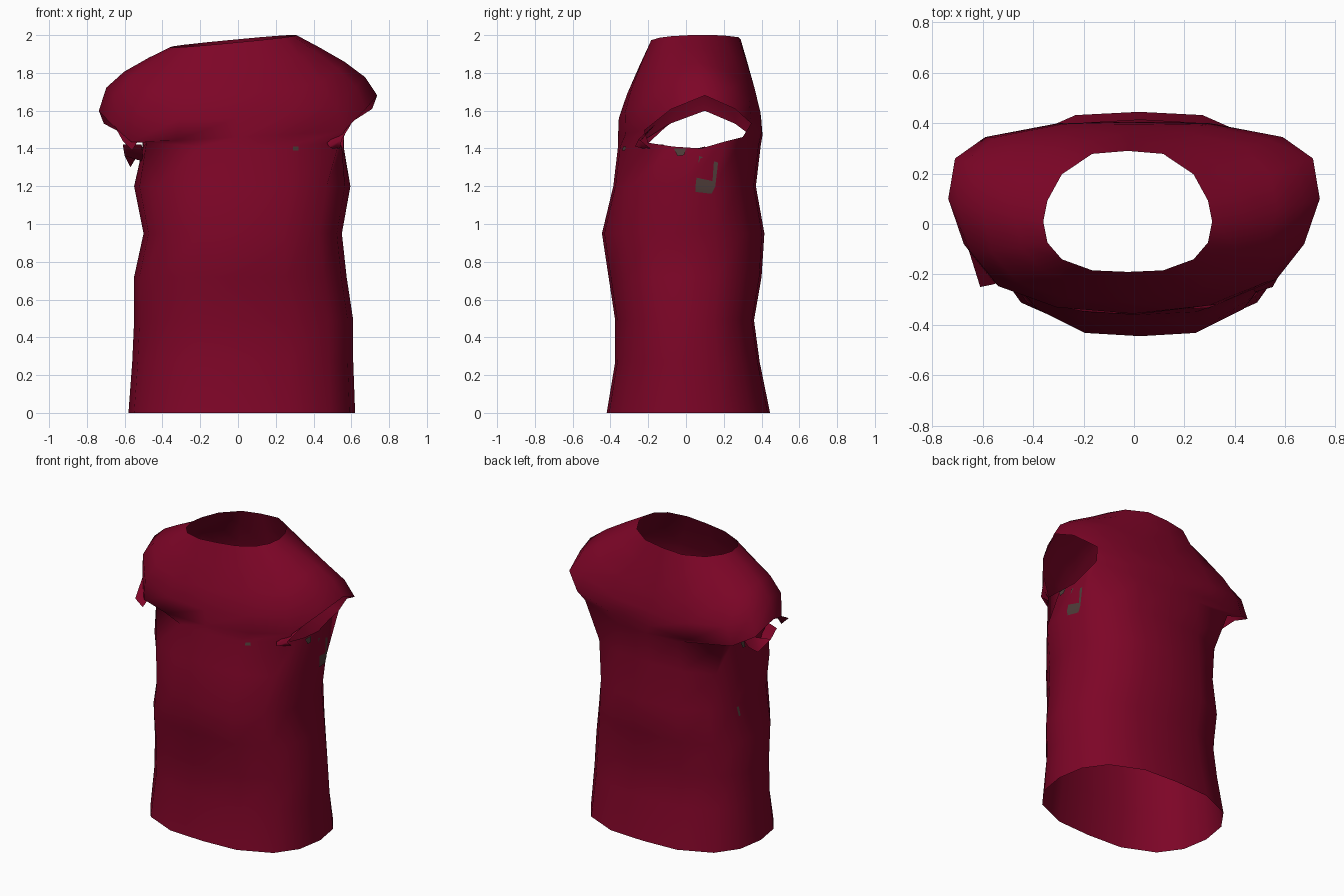
import bpy
import math
from mathutils import Vector
from mathutils.bvhtree import BVHTree

cube = bpy.data.objects.get("Cube")
if cube:
    bpy.data.objects.remove(cube, do_unlink=True)


def make_material(name, rgb):
    mat = bpy.data.materials.new(name)
    mat.use_nodes = True
    mat.diffuse_color = (*rgb, 1)
    node = mat.node_tree.nodes["Principled BSDF"]
    node.inputs["Base Color"].default_value = (*rgb, 1)
    node.inputs["Roughness"].default_value = 0.8
    return mat


CLOTH = make_material("crimson cloth", (0.205, 0.0015, 0.02))
WORN = make_material("worn grey", (0.075, 0.045, 0.04))


def add_mesh(name, verts, faces, mat):
    mesh = bpy.data.meshes.new(name)
    mesh.from_pydata([tuple(v) for v in verts], [], faces)
    mesh.materials.append(mat)
    for poly in mesh.polygons:
        poly.use_smooth = True
    mesh.update()
    obj = bpy.data.objects.new(name, mesh)
    bpy.context.collection.objects.link(obj)
    return obj


# Quarter outline of the body, from the side seam to the centre line
QUARTER = [(1, 0), (.95, .42), (.78, .75), (.42, .97), (0, 1)]
COLUMNS = 16


def outline(k):
    """Quarter index and unit position of one column."""
    half = min(k, COLUMNS - k)
    q = min(half, 8 - half)
    c, s = QUARTER[q]
    return q, c if half <= 4 else -c, s if k <= 8 else -s


# Torso rings: height, left and right edge, front and back edge
TORSO = [
    (0, -.58, .62, -.42, .445),
    (.27, -.56, .61, -.375, .39),
    (.49, -.55, .61, -.375, .36),
    (.72, -.55, .575, -.41, .40),
    (.95, -.50, .55, -.445, .415),
    (1.2, -.55, .595, -.385, .37),
    (1.41, -.50, .555, -.36, .395),
]
# Lower rim of the armholes
PIT_BACK = [(.53, .08, 1.4), (.53, .2, 1.435), (.535, .3, 1.46)]
PIT_FRONT = [(.53, .08, 1.4), (.525, -.07, 1.41), (.51, -.2, 1.43)]
# Sleeve edge continuing over the chest and the back
EDGE_BACK = [(.737, .1, 1.64), (.71, .26, 1.57), (.59, .345, 1.5), (.3, .4, 1.47), (0, .405, 1.47)]
EDGE_FRONT = [(.737, .1, 1.64), (.675, -.08, 1.57), (.565, -.22, 1.465), (.33, -.32, 1.46), (0, -.36, 1.46)]

rings = []
for z, x0, x1, y0, y1 in TORSO:
    ring = []
    for k in range(COLUMNS):
        q, c, s = outline(k)
        if z > 1.4 and q <= 2:
            x, y, h = (PIT_BACK if s >= 0 else PIT_FRONT)[q]
            ring.append(Vector((math.copysign(x, c) + .025, y, h)))
        else:
            ring.append(Vector(((x0 + x1) / 2 + c * (x1 - x0) / 2,
                                (y0 + y1) / 2 + s * (y1 - y0) / 2, z)))
    rings.append(ring)

edge, neck, bulge = [], [], []
for k in range(COLUMNS):
    q, c, s = outline(k)
    x, y, z = (EDGE_BACK if s >= 0 else EDGE_FRONT)[q]
    x = math.copysign(x, c)
    edge.append(Vector((x, y, z + .055 * x)))
    nx = -.025 + .335 * c
    ny = .01 + (.28 * s ** 1.4 if s > 0 else .2 * s)
    neck.append(Vector((nx, ny, 1.97 + .095 * nx + .008 * s)))
    size = (.04 if s < 0 else .02) + .04 * c * c
    bulge.append(size * (1 - .25 * c) * Vector((.5 * c, .8 * s, .8 * abs(c))))

# Shoulders rise from the sleeve edge to the neckline
for t in (0, .2, .45, .75, 1):
    swell = math.sin(math.pi * t ** .6)
    rings.append([a.lerp(n, t) + b * swell for a, n, b in zip(edge, neck, bulge)])

verts = [v for ring in rings for v in ring]
faces = []
for i in range(len(rings) - 1):
    for k in range(COLUMNS):
        n = (k + 1) % COLUMNS
        # Leave the two armholes open
        if i == len(TORSO) - 1 and outline(k)[0] <= 2 and outline(n)[0] <= 2:
            continue
        faces.append((i * COLUMNS + k, i * COLUMNS + n,
                      (i + 1) * COLUMNS + n, (i + 1) * COLUMNS + k))
add_mesh("shirt_body", verts, faces, CLOTH)
tree = BVHTree.FromPolygons(verts, faces)


def strip(name, points, mat):
    """Ribbon of quads through pairs of points."""
    quads = [(i, i + 1, i + 3, i + 2) for i in range(0, len(points) - 2, 2)]
    add_mesh(name, points, quads, mat)


# Crumpled folds under the sleeves
strip("right_sleeve_tip", [
    (-.66, -.09, 1.53), (-.53, -.23, 1.44), (-.61, -.25, 1.44), (-.56, -.24, 1.39)], CLOTH)
strip("right_armpit_fold", [
    (-.51, -.16, 1.42), (-.61, -.12, 1.42), (-.5, -.09, 1.33), (-.6, -.07, 1.36),
    (-.52, .02, 1.39), (-.57, .03, 1.3), (-.5, .1, 1.41), (-.54, .09, 1.35)], CLOTH)
strip("left_sleeve_fold", [
    (.6, -.16, 1.53), (.47, -.25, 1.43), (.55, -.25, 1.45), (.48, -.27, 1.41),
    (.54, -.19, 1.4), (.5, -.23, 1.4)], CLOTH)


def patch(name, points, direction):
    """Thin plate laid on the cloth along a side or front direction."""
    d = Vector(direction)
    placed = []
    for u, z in points:
        start = Vector((0, u, z)) if d.x else Vector((u, 0, z))
        placed.append(tree.ray_cast(start - d * 2, d)[0] - d * .005)
    strip(name, placed, WORN)


# Worn spots
patch("left_side_patch", [(.07, 1.36), (.17, 1.325), (.05, 1.2), (.155, 1.2),
                          (.05, 1.17), (.135, 1.16)], (-1, 0, 0))
patch("left_armhole_patch", [(-.065, 1.4), (0, 1.4), (-.045, 1.36), (-.01, 1.365)], (-1, 0, 0))
patch("right_armhole_patch", [(.1, 1.395), (.14, 1.395), (.1, 1.35), (.13, 1.36)], (1, 0, 0))
patch("right_side_spot", [(.12, .94), (.14, .94), (.12, .88), (.135, .88)], (1, 0, 0))
patch("chest_spot", [(.29, 1.41), (.32, 1.41), (.29, 1.39), (.32, 1.39)], (0, 1, 0))
